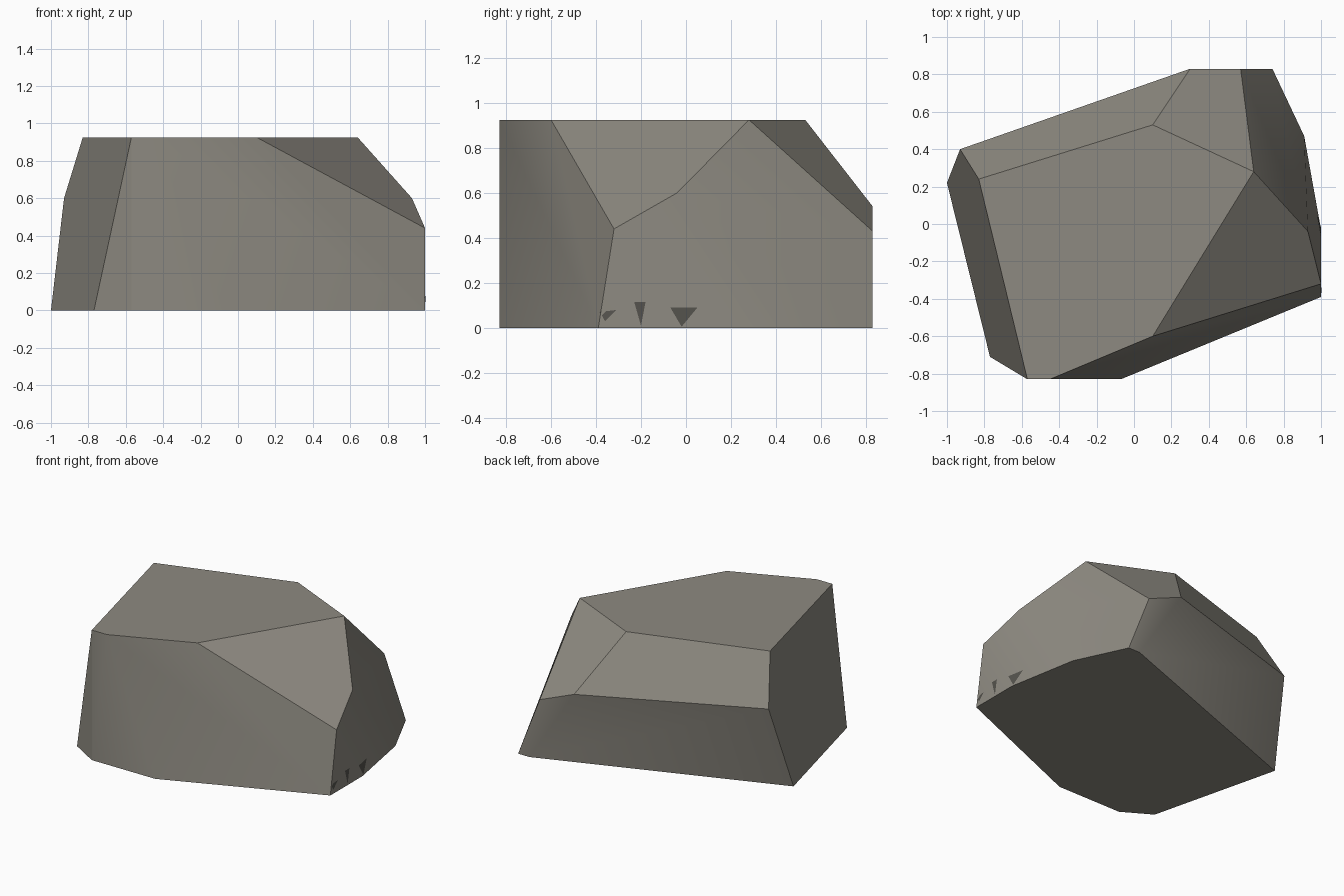
import bpy, bmesh, math
from mathutils import Vector
from mathutils.bvhtree import BVHTree

cube = bpy.data.objects.get("Cube")
if cube:
    bpy.data.objects.remove(cube, do_unlink=True)


def make_material(name, color):
    mat = bpy.data.materials.new(name)
    mat.use_nodes = True
    mat.diffuse_color = (*color, 1)
    mat.node_tree.nodes["Principled BSDF"].inputs["Base Color"].default_value = (*color, 1)
    return mat


def make_object(name, bm, mat):
    mesh = bpy.data.meshes.new(name)
    bm.to_mesh(mesh)
    bm.free()
    obj = bpy.data.objects.new(name, mesh)
    bpy.context.collection.objects.link(obj)
    mesh.materials.append(mat)
    return obj


stone = make_material("warm grey stone", (0.27, 0.255, 0.22))
dark_stone = make_material("dark grey stone", (0.09, 0.086, 0.075))

# Corner outlines of the boulder, level by level
HEIGHT = 0.925
base = [(-1, .22), (-.77, -.71), (-.57, -.83), (-.07, -.83), (1, -.39),
        (1, -.03), (.91, .47), (.74, .83), (.65, .83)]
crown = [(-.83, .24), (.10, .53), (.64, .28), (.10, -.60), (-.45, -.83), (-.57, -.83)]
shoulder = [(-.93, .40, .60), (.30, .83, .54), (.57, .83, .43),
            (.93, -.04, .60), (1, -.32, .44)]

# Boulder: hull around the corners, with nearly flat facets merged
bm = bmesh.new()
corners = [(x, y, 0) for x, y in base] + [(x, y, HEIGHT) for x, y in crown] + shoulder
for co in corners:
    bm.verts.new(co)
bmesh.ops.convex_hull(bm, input=bm.verts)
bmesh.ops.dissolve_limit(bm, angle_limit=math.radians(2.5), verts=bm.verts, edges=bm.edges)
bmesh.ops.recalc_face_normals(bm, faces=bm.faces)
surface = BVHTree.FromBMesh(bm)
boulder = make_object("boulder", bm, stone)

bpy.ops.object.select_all(action='DESELECT')
boulder.select_set(True)
bpy.context.view_layer.objects.active = boulder
bpy.ops.object.shade_smooth_by_angle(angle=math.radians(28))

# Dark chips: thin wedges laid on the side near the ground
chips = [[(-.07, .09), (-.02, .005), (.05, .09)],
         [(-.23, .115), (-.20, .01), (-.18, .115)],
         [(-.38, .07), (-.36, .03), (-.31, .08)]]
bm = bmesh.new()
for chip in chips:
    verts = []
    for y, z in chip:
        hit, normal, _, _ = surface.ray_cast(Vector((2, y, z)), Vector((-1, 0, 0)))
        verts.append(bm.verts.new(hit + normal * 0.003))
    face = bm.faces.new(verts)
    face.normal_update()
    if face.normal.x < 0:
        face.normal_flip()
make_object("stone_chips", bm, dark_stone)
